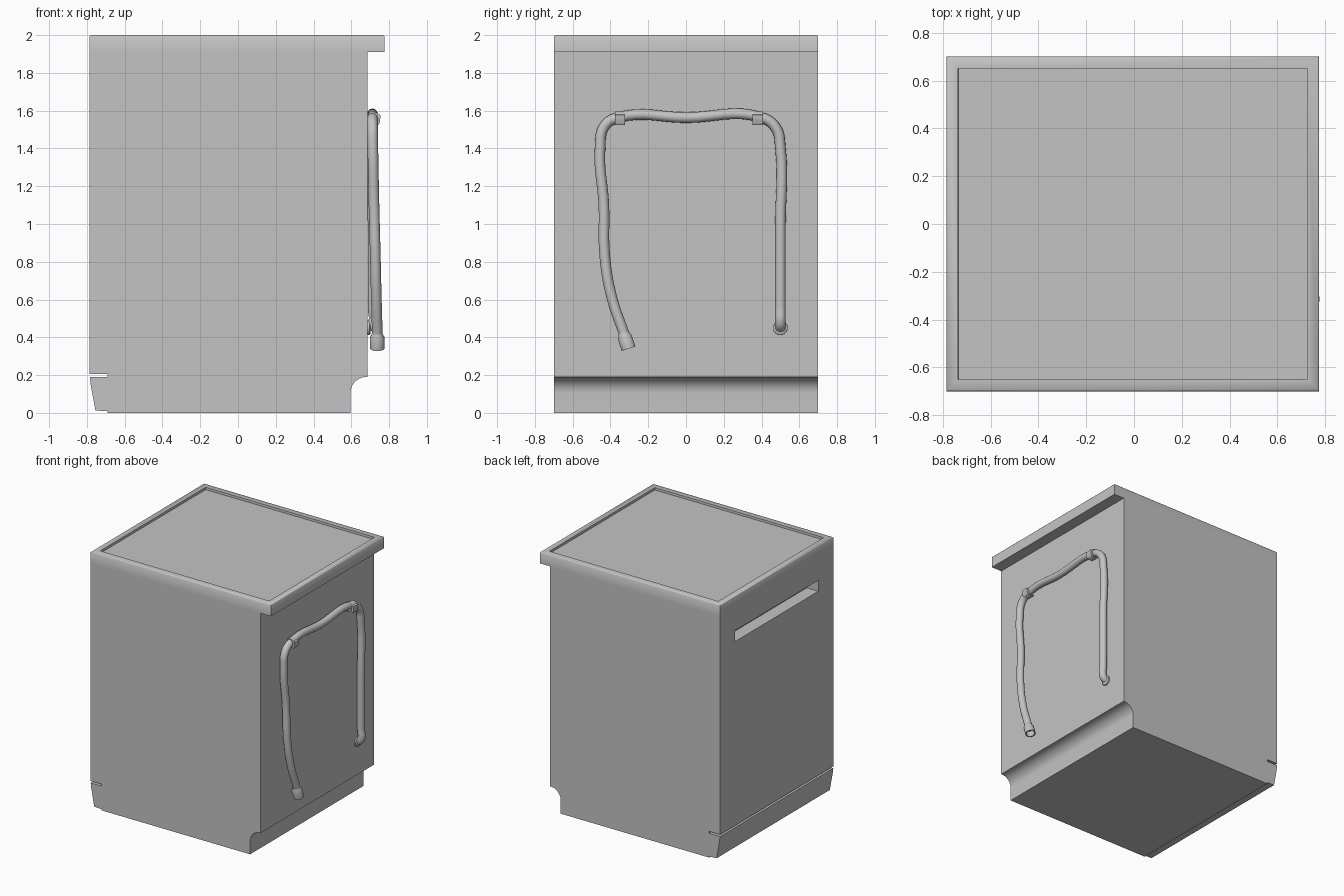
import bpy, bmesh, math
from mathutils import Vector

cube = bpy.data.objects.get("Cube")
if cube:
    bpy.data.objects.remove(cube, do_unlink=True)

grey = bpy.data.materials.new("appliance_grey")
grey.use_nodes = True
colour = (0.55, 0.55, 0.55, 1)
grey.diffuse_color = colour
grey.node_tree.nodes["Principled BSDF"].inputs["Base Color"].default_value = colour


def finish(obj, angle):
    """Assign the material and shade smooth below the given angle."""
    obj.data.materials.clear()
    obj.data.materials.append(grey)
    bpy.ops.object.select_all(action="DESELECT")
    obj.select_set(True)
    bpy.context.view_layer.objects.active = obj
    bpy.ops.object.shade_smooth_by_angle(angle=math.radians(angle))
    return obj


def add_mesh(name, bm, angle=50):
    bmesh.ops.recalc_face_normals(bm, faces=bm.faces)
    mesh = bpy.data.meshes.new(name)
    bm.to_mesh(mesh)
    bm.free()
    obj = bpy.data.objects.new(name, mesh)
    bpy.context.collection.objects.link(obj)
    return finish(obj, angle)


def extrude_profile(points, y0, y1):
    """Extrude an x-z outline from y0 to y1."""
    bm = bmesh.new()
    face = bm.faces.new([bm.verts.new((x, y0, z)) for x, z in points])
    ext = bmesh.ops.extrude_face_region(bm, geom=[face])
    verts = [g for g in ext["geom"] if isinstance(g, bmesh.types.BMVert)]
    bmesh.ops.translate(bm, verts=verts, vec=(0, y1 - y0, 0))
    bmesh.ops.recalc_face_normals(bm, faces=bm.faces)
    return bm


def arc(cx, cz, r, a0, a1, n):
    angles = [math.radians(a0 + (a1 - a0) * i / n) for i in range(n + 1)]
    return [(cx + r * math.cos(a), cz + r * math.sin(a)) for a in angles]


def revolve(name, profile, origin, axis, sides=24):
    """Spin (radius, height) pairs round an axis."""
    bm = bmesh.new()
    verts = [bm.verts.new((r, 0, h)) for r, h in profile]
    edges = [bm.edges.new(p) for p in zip(verts, verts[1:])]
    bmesh.ops.spin(bm, geom=verts + edges, cent=(0, 0, 0), axis=(0, 0, 1),
                   angle=math.tau, steps=sides)
    bmesh.ops.remove_doubles(bm, verts=bm.verts, dist=0.0001)
    obj = add_mesh(name, bm, 40)
    obj.location = origin
    obj.rotation_mode = "QUATERNION"
    obj.rotation_quaternion = Vector(axis).to_track_quat("Z", "Y")
    return obj


# Cabinet: side outline with toe slot, sloped plinth, rear cove and top overhang
FRONT, BACK, LIP, HALF = -0.785, 0.685, 0.775, 0.7
outline = [(FRONT, 2), (FRONT, 1.91), (FRONT, 0.205), (-0.69, 0.205), (-0.69, 0.19),
           (FRONT, 0.19), (-0.78, 0.15), (-0.755, 0.012), (-0.69, 0.01), (-0.69, 0),
           (0.595, 0)]
outline += arc(0.68, 0.105, 0.085, 180, 90, 10)
outline += [(BACK, 0.19), (BACK, 1.91), (LIP, 1.91), (LIP, 2)]
bm = extrude_profile(outline, -HALF, HALF)
bmesh.ops.bisect_plane(bm, geom=bm.verts[:] + bm.edges[:] + bm.faces[:], dist=0.0001,
                       plane_co=(0, 0, 1.91), plane_no=(0, 0, 1))

# Softened worktop edge with a sunken centre panel
rim = [e for e in bm.edges if all(v.co.z > 1.99 for v in e.verts)]
bmesh.ops.bevel(bm, geom=rim, offset=0.006, segments=1, affect="EDGES")
bm.normal_update()
top = max((f for f in bm.faces if f.normal.z > 0.9), key=lambda f: f.calc_area())
bmesh.ops.inset_region(bm, faces=[top], thickness=0.061)
wall = bmesh.ops.inset_region(bm, faces=[top], thickness=0.001)
for v in top.verts:
    v.co.z -= 0.018

# Recessed grip slot
bm.normal_update()
door = max((f for f in bm.faces if f.normal.x < -0.9), key=lambda f: f.calc_area())
bmesh.ops.inset_region(bm, faces=[door], thickness=0.1)
for v in door.verts:
    v.co.y = math.copysign(0.515, v.co.y)
    v.co.z = 1.73 if v.co.z > 1 else 1.645
bmesh.ops.inset_region(bm, faces=[door], thickness=0.0005)
for v in door.verts:
    v.co.x += 0.1
add_mesh("cabinet", bm, 60)

# Drain hose
path = [(0.69, 0.5, 0.45), (0.715, 0.5, 0.475), (0.715, 0.5, 0.56), (0.715, 0.5, 1.0),
        (0.712, 0.5, 1.40), (0.712, 0.475, 1.51), (0.712, 0.40, 1.563),
        (0.712, 0, 1.563), (0.712, -0.36, 1.563), (0.712, -0.43, 1.52),
        (0.714, -0.455, 1.40), (0.72, -0.435, 1.10), (0.727, -0.43, 0.83),
        (0.732, -0.395, 0.62), (0.738, -0.325, 0.41)]
curve = bpy.data.curves.new("drain_hose", "CURVE")
curve.dimensions = "3D"
curve.bevel_depth = 0.028
curve.bevel_resolution = 4
curve.resolution_u = 8
curve.use_fill_caps = True
spline = curve.splines.new("BEZIER")
spline.bezier_points.add(len(path) - 1)
for point, co in zip(spline.bezier_points, path):
    point.co = co
    point.handle_left_type = point.handle_right_type = "AUTO"
hose = bpy.data.objects.new("drain_hose", curve)
bpy.context.collection.objects.link(hose)
bpy.ops.object.select_all(action="DESELECT")
hose.select_set(True)
bpy.context.view_layer.objects.active = hose
bpy.ops.object.convert(target="MESH")
finish(bpy.context.view_layer.objects.active, 40)

# Hose collar on the panel and hollow end nozzle
revolve("hose_collar", [(0, 0), (0.038, 0), (0.038, 0.01), (0.03, 0.016), (0, 0.016)],
        (BACK, 0.5, 0.45), (1, 0, 0))
revolve("hose_nozzle", [(0.028, 0), (0.031, 0.012), (0.038, 0.025), (0.038, 0.09),
                        (0.03, 0.09), (0.03, 0.04), (0, 0.04)],
        (0.737, -0.332, 0.425), (0.002, 0.33, -1))

# Hose clips: open band round the hose with a small lug
band = arc(0.712, 0.0, 0.036, 130, -130, 12) + arc(0.712, 0.0, 0.027, -130, 130, 12)
lug = [(0.735, 0.022), (0.754, 0.018), (0.752, -0.022), (0.743, -0.036), (0.735, -0.025)]
for side, y in (("front", -0.35), ("rear", 0.38)):
    for part, shape in (("band", band), ("lug", lug)):
        points = [(x, z + 1.56) for x, z in shape]
        add_mesh(f"{side}_clip_{part}", extrude_profile(points, y - 0.027, y + 0.027), 40)
